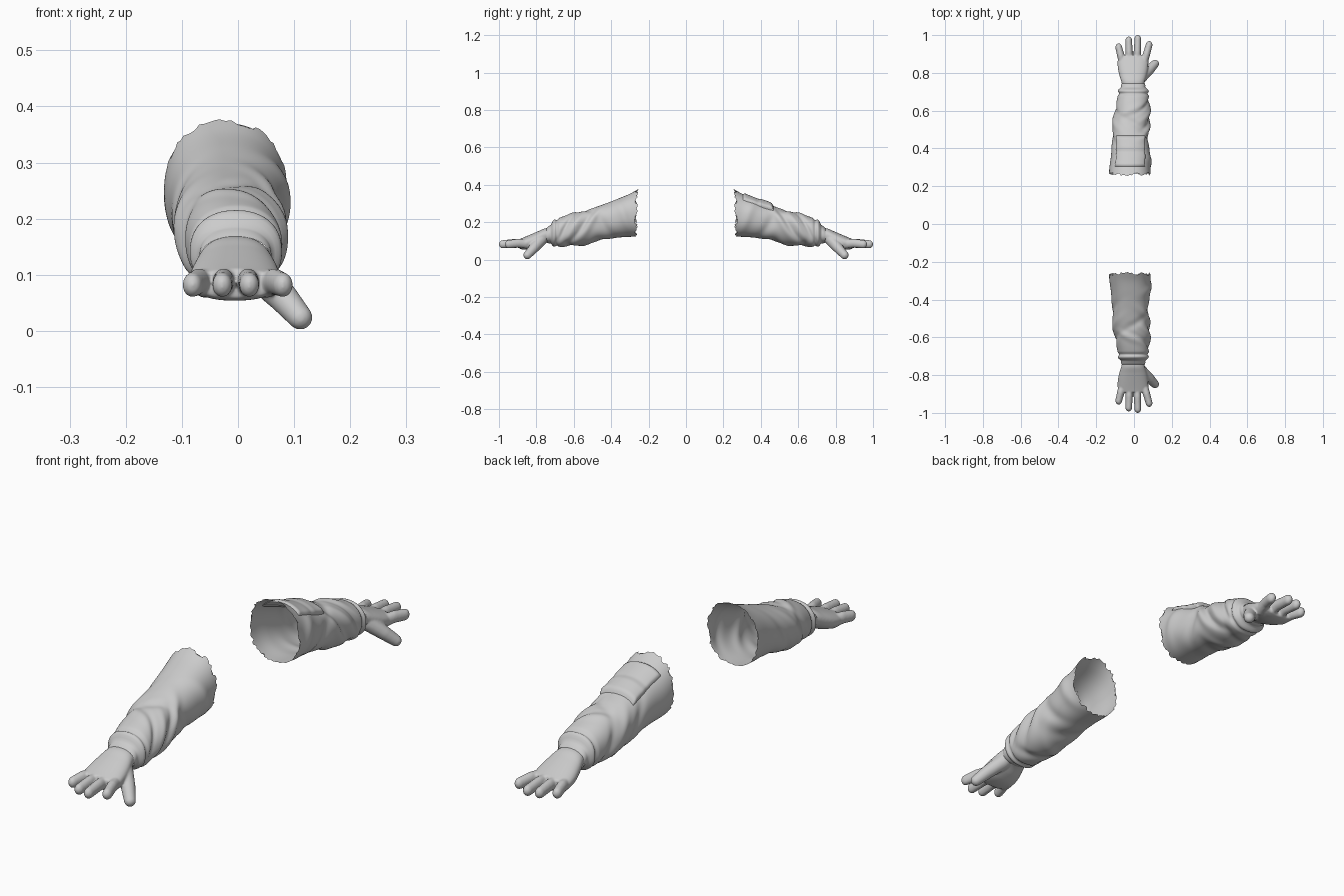
import bpy, bmesh, math, random
from mathutils import Matrix, Vector

if "Cube" in bpy.data.objects:
    bpy.data.objects.remove(bpy.data.objects["Cube"])

grey = bpy.data.materials.new("cloth_grey")
grey.use_nodes = True
colour = (0.6, 0.6, 0.6, 1)
grey.diffuse_color = colour
grey.node_tree.nodes["Principled BSDF"].inputs["Base Color"].default_value = colour

# Cross-section stations: distance along the arm, left x, right x, bottom z, top z
SLEEVE = [(.25, -.133, .088, .125, .38), (.3, -.13, .086, .122, .352), (.36, -.122, .085, .118, .327),
          (.42, -.118, .08, .108, .303), (.5, -.115, .078, .09, .275), (.57, -.105, .084, .076, .255),
          (.63, -.096, .08, .07, .24), (.68, -.086, .08, .068, .222), (.71, -.08, .072, .075, .206),
          (.725, -.072, .063, .084, .188), (.745, -.066, .057, .09, .168)]
PALM = [(.69, -.05, .045, .1, .165), (.75, -.066, .056, .09, .168), (.79, -.078, .068, .07, .152),
        (.83, -.086, .075, .056, .135), (.87, -.086, .075, .054, .118), (.89, -.078, .068, .058, .11)]

# Cloth folds: distance, angle in degrees, height, slant, angular width, thickness
FOLDS = [(.33, 0, .008, .04, .8, .025), (.44, -10, -.009, .05, .8, .025), (.5, 20, .01, -.06, .7, .025),
         (.56, 0, -.01, -.07, .7, .02), (.6, 10, .008, -.06, .8, .02), (.64, 20, -.009, -.05, .9, .014),
         (.47, 180, -.007, .06, .8, .025), (.55, 170, .007, .06, .8, .025), (.62, 190, -.008, .04, .9, .018),
         (.53, 80, -.006, .05, .6, .02), (.6, 100, .006, -.04, .7, .02), (.45, 270, -.007, .04, .8, .03),
         (.55, 260, .007, -.05, .8, .025), (.62, 280, -.008, .03, .9, .02),
         (.69, 90, -.007, 0, 9, .007), (.706, 90, .005, 0, 9, .009), (.724, 90, -.004, 0, 9, .006)]


def station(table, y):
    """Smooth interpolation between cross-section stations."""
    n = len(table)
    i = max(k for k in range(n - 1) if k == 0 or table[k][0] <= y)
    a, b = table[i], table[i + 1]
    p, q = table[max(i - 1, 0)], table[min(i + 2, n - 1)]
    h = b[0] - a[0]
    t = (y - a[0]) / h
    out = []
    for k in range(1, 5):
        m0 = (b[k] - p[k]) / (b[0] - p[0]) * h
        m1 = (q[k] - a[k]) / (q[0] - a[0]) * h
        d = b[k] - a[k]
        out.append(a[k] + t * (m0 + t * (3 * d - 2 * m0 - m1 + t * (m0 + m1 - 2 * d))))
    return out


def surface(table, y, ang, lift=0):
    x0, x1, z0, z1 = station(table, y)
    c, s = math.cos(ang), math.sin(ang)
    power = 0.9
    x = (x0 + x1) / 2 + (x1 - x0) / 2 * math.copysign(abs(c) ** power, c)
    z = (z0 + z1) / 2 + (z1 - z0) / 2 * math.copysign(abs(s) ** power, s)
    if table is SLEEVE:
        for fy, fa, height, slant, wide, thick in FOLDS:
            da = (ang - math.radians(fa) + math.pi) % math.tau - math.pi
            lift += height * math.exp(-((y - fy - slant * da) / thick) ** 2 - (da / wide) ** 2)
    return Vector((x + c * lift, y, z + s * lift))


def grid_faces(bm, rows, closed):
    for r, r2 in zip(rows, rows[1:]):
        n = len(r)
        for j in range(n if closed else n - 1):
            k = (j + 1) % n
            bm.faces.new((r[j], r[k], r2[k], r2[j]))


def loft(bm, table, rings, sides, ragged=False):
    start, end = table[0][0], table[-1][0]
    rows = []
    for i in range(rings):
        row = []
        for j in range(sides):
            a = math.tau * j / sides
            y = start + (end - start) * i / (rings - 1)
            if ragged:
                # slanted, torn opening at the elbow
                edge = .265 - .003 * math.sin(a)
                if i == 0:
                    edge += random.uniform(-.008, .012)
                    if abs(a - math.radians(100)) < .15:
                        edge -= .012
                y = max(start, edge + (end - edge) * i / (rings - 1))
            row.append(bm.verts.new(surface(table, y, a)))
        rows.append(row)
    grid_faces(bm, rows, True)
    return rows


def finish(bm, name, side):
    """Place the part on the front (-1) or back (+1) arm."""
    bmesh.ops.recalc_face_normals(bm, faces=bm.faces)
    if side < 0:
        bmesh.ops.scale(bm, vec=(1, -1, 1), verts=bm.verts)
        bmesh.ops.reverse_faces(bm, faces=bm.faces)
    for f in bm.faces:
        f.smooth = True
    mesh = bpy.data.meshes.new(name)
    bm.to_mesh(mesh)
    bm.free()
    mesh.materials.append(grey)
    obj = bpy.data.objects.new(name, mesh)
    bpy.context.collection.objects.link(obj)
    return obj


def digit(bm, path, r0, r1, flat):
    """Chain of overlapping balls, later fused into one skin."""
    pts = [Vector(p) for p in path]
    steps = 12
    total = steps * (len(pts) - 1)
    for i in range(total + 1):
        k = min(i // steps, len(pts) - 2)
        p = pts[k].lerp(pts[k + 1], i / steps - k)
        r = r0 + (r1 - r0) * i / total
        m = Matrix.Translation(p) @ Matrix.Diagonal((r * flat, r, r, 1))
        bmesh.ops.create_uvsphere(bm, u_segments=16, v_segments=10, radius=1, matrix=m)


def make_hand(name, side):
    bm = bmesh.new()
    rows = loft(bm, PALM, 24, 40)
    bm.faces.new(rows[0])
    bm.faces.new(rows[-1])
    # four fingers: base x, tip x, tip y
    for bx, tx, ty in [(-.06, -.081, .935), (-.024, -.028, .971), (.016, .02, .979), (.052, .08, .947)]:
        mid = ((bx + tx) / 2, (.85 + ty) / 2, .088)
        digit(bm, [(bx, .85, .084), mid, (tx, ty, .082)], .025, .022, .82)
    # thumb
    digit(bm, [(.035, .775, .105), (.08, .815, .06), (.111, .848, .024)], .032, .022, 1)
    hand = finish(bm, name, side)
    remesh = hand.modifiers.new("fuse", "REMESH")
    remesh.mode = "VOXEL"
    remesh.voxel_size = 0.004
    remesh.use_smooth_shade = True
    soften = hand.modifiers.new("soften", "SMOOTH")
    soften.iterations = 5


def make_sleeve(name, side):
    random.seed(4)
    bm = bmesh.new()
    loft(bm, SLEEVE, 90, 80, True)
    finish(bm, name, side)


def make_pocket(name, side):
    """Raised patch with a thicker flap, following the sleeve."""
    bm = bmesh.new()
    rows = []
    n = 28
    for i in range(n + 1):
        u = i / n
        row = []
        for j in range(n + 1):
            v = j / n
            y = .3 + .17 * u
            ang = math.radians(42 + 96 * v)
            rim = min(u, 1 - u, v, 1 - v)
            lift = -.004 + .013 * min(1, rim * 12)
            if u > .5 and rim > .03:
                lift += .006 * min(1, (u - .5) * 8)
            row.append(bm.verts.new(surface(SLEEVE, y, ang, lift)))
        rows.append(row)
    grid_faces(bm, rows, False)
    finish(bm, name, side)


for label, side in (("front", -1), ("back", 1)):
    make_sleeve(label + "_sleeve", side)
    make_hand(label + "_hand", side)
make_pocket("back_sleeve_pocket", 1)
